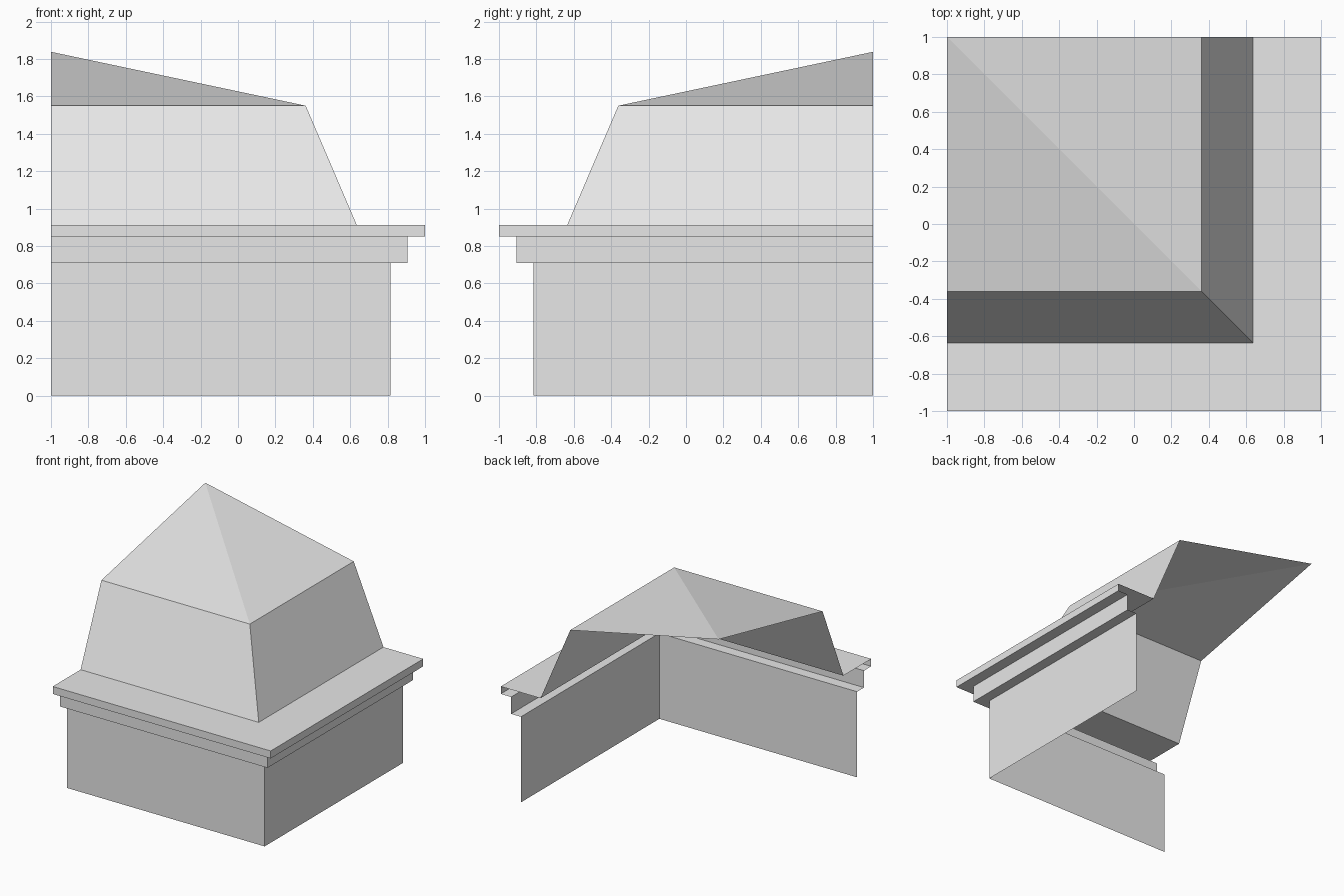
import bpy
import bmesh

# Remove the default cube
cube = bpy.data.objects.get("Cube")
if cube:
    bpy.data.objects.remove(cube, do_unlink=True)

# Single plain grey
grey = bpy.data.materials.new("light_grey")
grey.use_nodes = True
colour = (0.8, 0.8, 0.8, 1.0)
grey.diffuse_color = colour
grey.node_tree.nodes["Principled BSDF"].inputs["Base Color"].default_value = colour


def mitred_shell(name, profile):
    """Sweep (offset, height) points round the front right corner as an open shell."""
    bm = bmesh.new()
    rows = [[bm.verts.new(p) for p in ((-1, -r, z), (r, -r, z), (r, 1, z))]
            for r, z in profile]
    for low, high in zip(rows, rows[1:]):
        for i in range(2):
            bm.faces.new((low[i], low[i + 1], high[i + 1], high[i]))
    # The roof rows meet in one point at the peak
    bmesh.ops.remove_doubles(bm, verts=bm.verts[:], dist=0.0001)
    mesh = bpy.data.meshes.new(name)
    bm.to_mesh(mesh)
    bm.free()
    mesh.materials.append(grey)
    obj = bpy.data.objects.new(name, mesh)
    bpy.context.collection.objects.link(obj)
    return obj


WALL, BAND, LEDGE = 0.815, 0.905, 1.0
BAND_Z, LEDGE_Z, DECK_Z, EAVE_Z, PEAK_Z = 0.71, 0.85, 0.912, 1.55, 1.838

mitred_shell("walls", [(WALL, 0), (WALL, BAND_Z)])
mitred_shell("cornice", [(WALL, BAND_Z), (BAND, BAND_Z), (BAND, LEDGE_Z),
                         (LEDGE, LEDGE_Z), (LEDGE, DECK_Z), (0.635, DECK_Z)])
mitred_shell("lower_roof", [(0.635, DECK_Z), (0.362, EAVE_Z)])
mitred_shell("upper_roof", [(0.362, EAVE_Z), (-1, PEAK_Z)])
